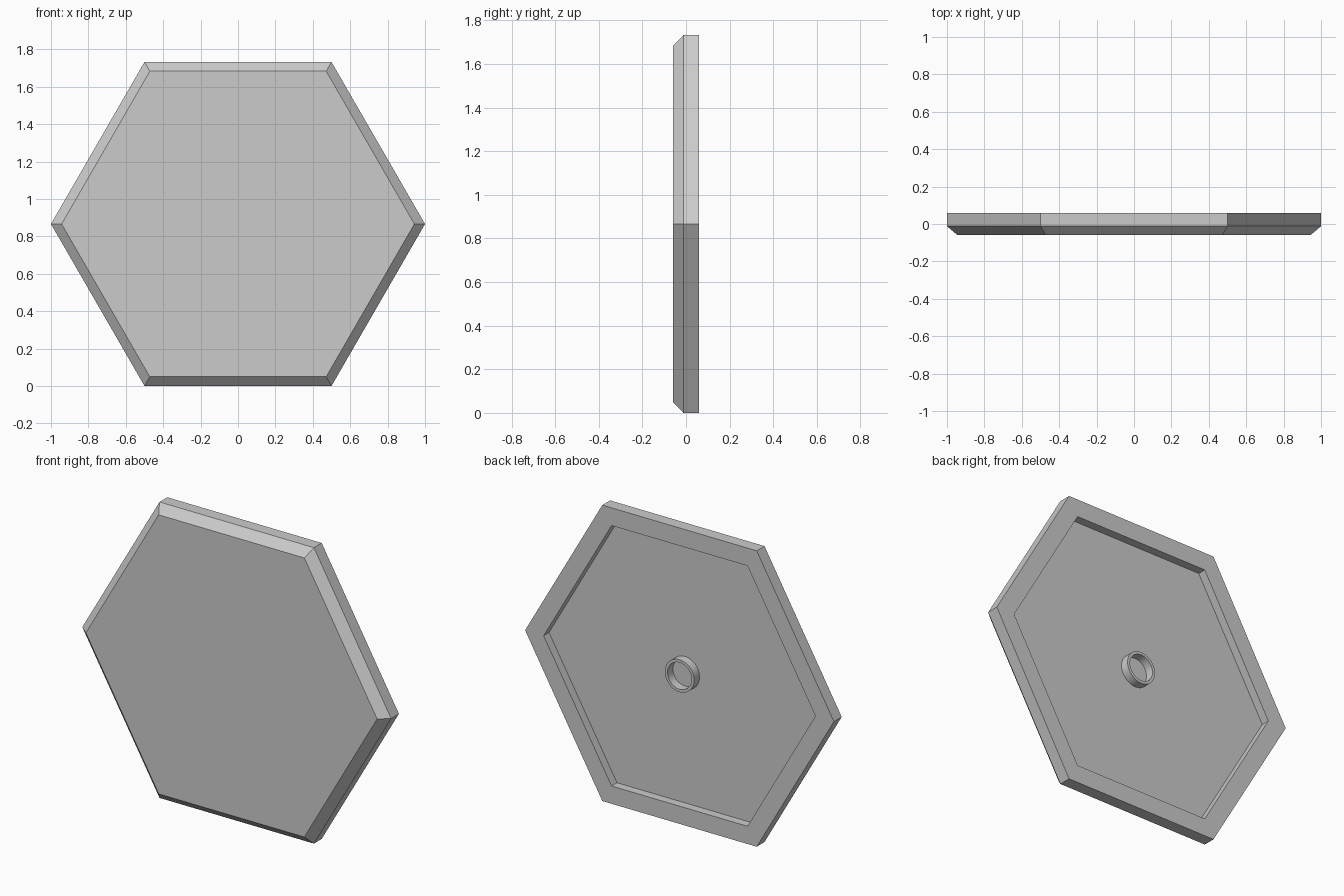
import bpy, bmesh, math

cube = bpy.data.objects.get("Cube")
if cube:
    bpy.data.objects.remove(cube, do_unlink=True)

CENTRE_Z = math.sqrt(3) / 2

grey = bpy.data.materials.new("plain grey")
grey.use_nodes = True
GREY = (0.6, 0.6, 0.6, 1)
grey.diffuse_color = GREY
grey.node_tree.nodes["Principled BSDF"].inputs["Base Color"].default_value = GREY


def lathe(name, profile, sides, closed=False):
    """Sweep (radius, y) points around the y axis with the given number of sides."""
    bm = bmesh.new()
    loops = []
    for radius, y in profile:
        angles = [2 * math.pi * i / sides for i in range(sides)]
        loops.append([bm.verts.new((radius * math.cos(a), y, radius * math.sin(a)))
                      for a in angles])
    pairs = list(zip(loops, loops[1:]))
    if closed:
        pairs.append((loops[-1], loops[0]))
    else:
        bm.faces.new(loops[0])
        bm.faces.new(loops[-1])
    for a, b in pairs:
        for i in range(sides):
            j = (i + 1) % sides
            bm.faces.new((a[i], a[j], b[j], b[i]))
    bmesh.ops.recalc_face_normals(bm, faces=bm.faces)
    mesh = bpy.data.meshes.new(name)
    bm.to_mesh(mesh)
    bm.free()
    mesh.materials.append(grey)
    obj = bpy.data.objects.new(name, mesh)
    obj.location.z = CENTRE_Z
    bpy.context.collection.objects.link(obj)
    return obj


# Hexagonal panel: bevelled front, straight sides, recessed back
lathe("hexagon_panel",
      [(0.943, -0.06), (1, -0.012), (1, 0.06), (0.88, 0.06), (0.88, 0.01)], 6)

# Small round collar in the middle of the recess
collar = lathe("back_collar",
               [(0.095, 0.01), (0.095, 0.06), (0.078, 0.06), (0.078, 0.01)],
               48, closed=True)
bpy.ops.object.select_all(action="DESELECT")
collar.select_set(True)
bpy.context.view_layer.objects.active = collar
bpy.ops.object.shade_smooth_by_angle(angle=math.radians(30))
